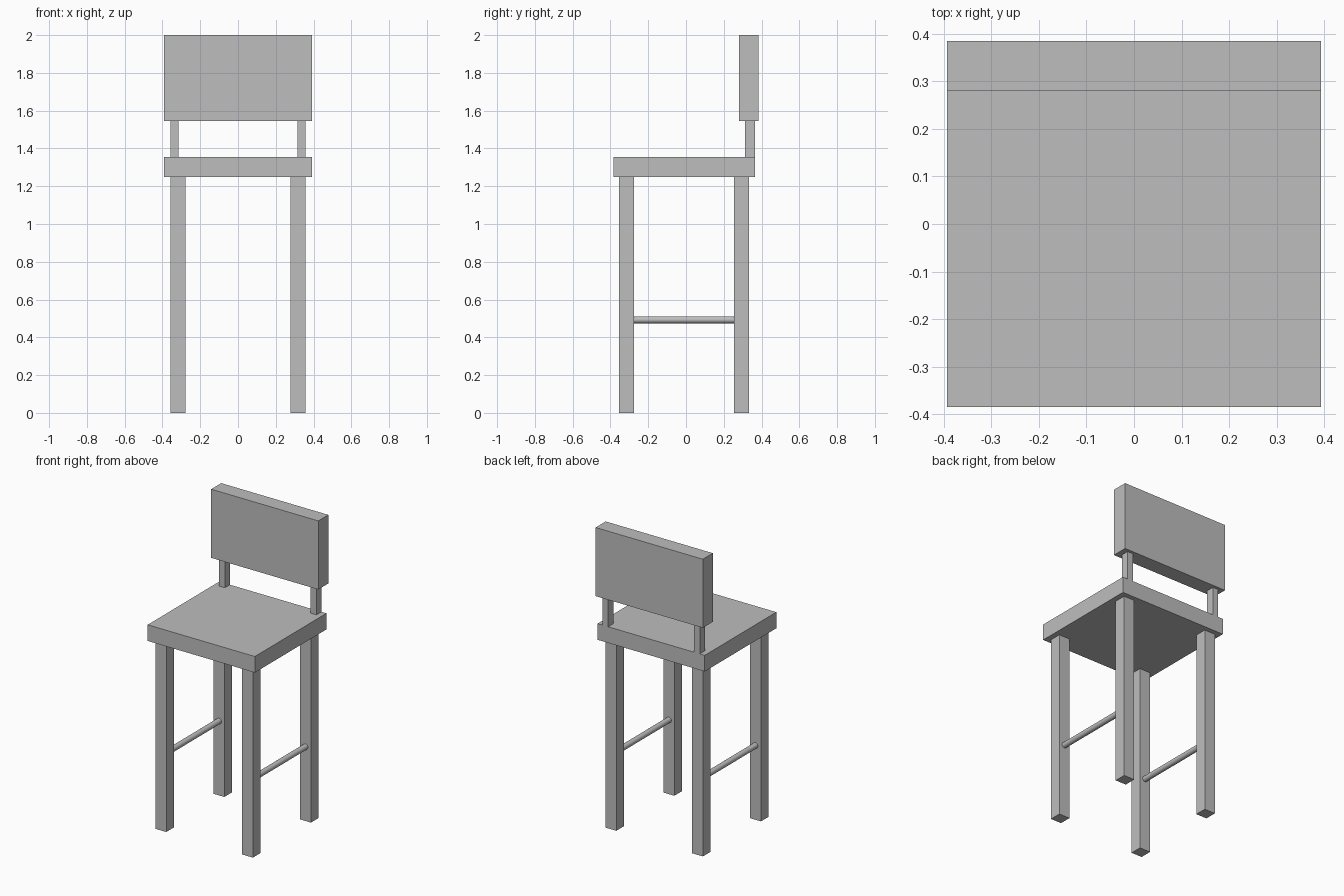
import bpy, math

if "Cube" in bpy.data.objects:
    bpy.data.objects.remove(bpy.data.objects["Cube"])

grey = bpy.data.materials.new("plain grey")
grey.diffuse_color = (0.515, 0.515, 0.515, 1)
grey.use_nodes = True
grey.node_tree.nodes["Principled BSDF"].inputs["Base Color"].default_value = grey.diffuse_color


def box(name, x, y, z):
    """Axis-aligned box from (min, max) ranges."""
    bpy.ops.mesh.primitive_cube_add(size=1, location=[sum(r) / 2 for r in (x, y, z)])
    ob = bpy.context.object
    ob.name = name
    ob.scale = [r[1] - r[0] for r in (x, y, z)]
    bpy.ops.object.transform_apply(location=False, rotation=False, scale=True)
    ob.data.materials.append(grey)


def rung(name, x, z, radius, y0, y1):
    """Round bar running front to back."""
    bpy.ops.mesh.primitive_cylinder_add(vertices=24, radius=radius, depth=y1 - y0,
                                        location=(x, (y0 + y1) / 2, z),
                                        rotation=(math.pi / 2, 0, 0))
    ob = bpy.context.object
    ob.name = name
    ob.data.materials.append(grey)
    bpy.ops.object.shade_smooth_by_angle()


# Seat and backrest
box("seat", (-0.393, 0.393), (-0.385, 0.365), (1.248, 1.355))
box("backrest", (-0.393, 0.393), (0.28, 0.385), (1.545, 2.0))

# Legs, back posts and rungs on both sides
for side, s in (("left", -1), ("right", 1)):
    leg_x = sorted((s * 0.278, s * 0.357))
    box(f"front_leg_{side}", leg_x, (-0.354, -0.275), (0, 1.248))
    box(f"back_leg_{side}", leg_x, (0.254, 0.333), (0, 1.248))
    box(f"back_post_{side}", sorted((s * 0.315, s * 0.357)), (0.312, 0.365), (1.355, 1.545))
    rung(f"side_rung_{side}", s * 0.3175, 0.493, 0.0185, -0.275, 0.254)
